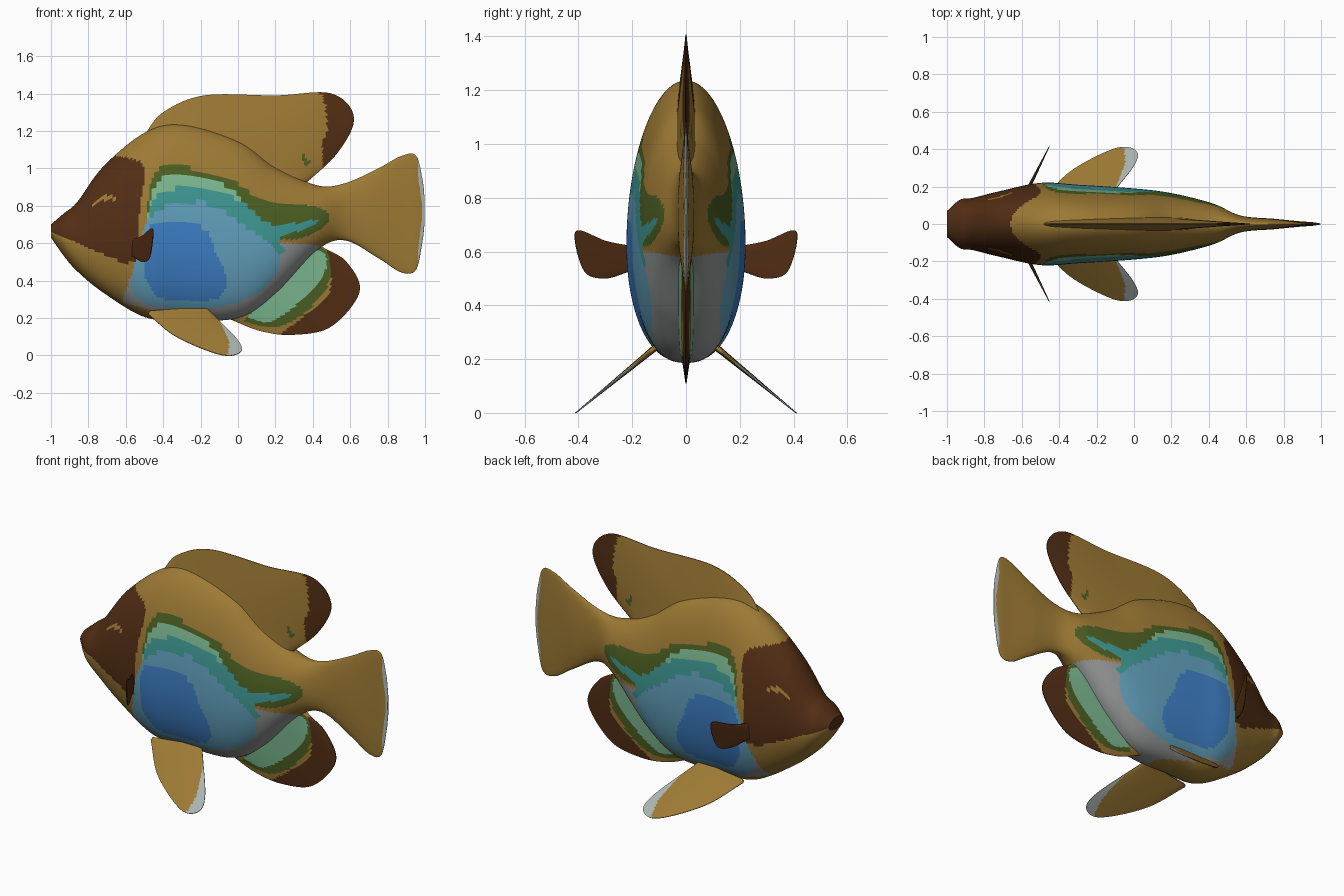
import bpy
import bmesh
import math
from mathutils import Vector

cube = bpy.data.objects.get("Cube")
if cube:
    bpy.data.objects.remove(cube, do_unlink=True)


def make_material(label, red, green, blue):
    mat = bpy.data.materials.new(label)
    mat.use_nodes = True
    mat.diffuse_color = (red, green, blue, 1)
    shader = mat.node_tree.nodes["Principled BSDF"]
    shader.inputs["Base Color"].default_value = (red, green, blue, 1)
    shader.inputs["Roughness"].default_value = .8
    return mat


# Palette
ochre = make_material("ochre", .34, .195, .035)
brown = make_material("dark brown", .085, .027, .007)
moss = make_material("moss green", .072, .115, .016)
mint = make_material("mint", .2, .48, .28)
teal = make_material("teal", .048, .31, .29)
sky = make_material("sky blue", .12, .35, .5)
deep = make_material("deep blue", .047, .21, .56)
grey = make_material("belly grey", .3, .31, .31)
pale = make_material("pale grey", .41, .46, .44)


def smooth_path(points, count):
    """Evenly spaced samples of a smooth curve through the points."""
    pts = [Vector(p) for p in points]
    pts = [pts[0] * 2 - pts[1]] + pts + [pts[-1] * 2 - pts[-2]]
    dense = []
    for a, b, c, d in zip(pts, pts[1:], pts[2:], pts[3:]):
        for k in range(24):
            t = k / 24
            dense.append((b * 2 + (c - a) * t + (a * 2 - b * 5 + c * 4 - d) * t ** 2
                          + (b * 3 - a - c * 3 + d) * t ** 3) / 2)
    dense.append(pts[-2])
    travelled = [0]
    for p, q in zip(dense, dense[1:]):
        travelled.append(travelled[-1] + (q - p).length)
    samples, i = [], 0
    for k in range(count):
        goal = travelled[-1] * k / (count - 1)
        while i < len(dense) - 2 and travelled[i + 1] < goal:
            i += 1
        step = max(travelled[i + 1] - travelled[i], 1e-9)
        samples.append(dense[i].lerp(dense[i + 1], min((goal - travelled[i]) / step, 1)))
    return samples


def inside(x, z, outline):
    hit = False
    for (ax, az), (bx, bz) in zip(outline, outline[1:]):
        if (az > z) != (bz > z) and x < ax + (bx - ax) * (z - az) / (bz - az):
            hit = not hit
    return hit


def skin(name, rings, base, patches=()):
    """Closed surface over rings; later patches cover earlier ones."""
    bm = bmesh.new()
    loops = [[bm.verts.new(p) for p in ring] for ring in rings]
    for r, s in zip(loops, loops[1:]):
        for i in range(len(r)):
            bm.faces.new((r[i - 1], r[i], s[i], s[i - 1]))
    bm.faces.new(loops[0])
    bm.faces.new(loops[-1])
    bmesh.ops.recalc_face_normals(bm, faces=bm.faces)
    # Each patch outline is a rounded blob with one corner at its first point
    outlines = [smooth_path(points + points[:1], 36) for _, points in patches]
    for face in bm.faces:
        c = face.calc_center_median()
        for i, outline in enumerate(outlines):
            if inside(c.x, c.z, outline):
                face.material_index = i + 1
    mesh = bpy.data.meshes.new(name)
    bm.to_mesh(mesh)
    bm.free()
    for mat in [base] + [colour for colour, _ in patches]:
        mesh.materials.append(mat)
    obj = bpy.data.objects.new(name, mesh)
    bpy.context.collection.objects.link(obj)
    bpy.ops.object.select_all(action="DESELECT")
    obj.select_set(True)
    bpy.context.view_layer.objects.active = obj
    bpy.ops.object.shade_smooth_by_angle(angle=math.radians(40))


def fin(name, root, rim, place, normal, thick, base, patches=()):
    """Thin blade between a root line and a rim line, thinning to the rim."""
    rows, columns = 100, 30
    rings = []
    for a, b in zip(smooth_path(root, rows), smooth_path(rim, rows)):
        front, back = [], []
        for k in range(columns + 1):
            v = k / columns
            offset = Vector(normal) * (thick * (1 - v) + .002)
            point = Vector(place(*a.lerp(b, v)))
            front.append(point + offset)
            back.append(point - offset)
        rings.append(front + back[::-1])
    skin(name, rings, base, patches)


def body_ring(x, top, bottom, width, count=112):
    """Oval section, pointed above and fuller below."""
    middle = bottom + (top - bottom) * .42
    ring = []
    for k in range(count):
        angle = math.tau * (k + .5) / count
        c, s = math.cos(angle), math.sin(angle)
        upper = s > 0
        y = math.copysign(abs(c) ** (1 if upper else .8), c) * width
        ring.append((x, y, middle + s * (top - middle if upper else middle - bottom)))
    return ring


# Body and tail: x, top, bottom, half width
stations = [
    (-1, .7, .63, .07), (-.93, .76, .53, .13), (-.86, .82, .45, .14),
    (-.72, 1.01, .335, .175), (-.5, 1.19, .205, .22), (-.3, 1.235, .19, .21),
    (0, 1.15, .2, .19), (.2, 1.01, .33, .165), (.42, .91, .56, .11),
    (.57, .92, .615, .045), (.75, 1, .52, .028), (.87, 1.065, .445, .016),
    (.95, 1.07, .455, .01), (.985, .95, .6, .005), (.997, .85, .7, .003)]

# Painted areas of the head and tail rim
head_and_tail = [
    (brown, [(-1.1, .7), (-.9, .62), (-.74, .55), (-.55, .5), (-.53, .75), (-.5, 1),
             (-.62, 1.06), (-.85, 1.05)]),
    (ochre, [(-.78, .8), (-.71, .86), (-.65, .83), (-.71, .83)]),
    (pale, [(1.1, .3), (1.1, 1.2), (.965, 1.05), (.985, .77), (.965, .47)])]

# Painted bands of the flanks, from the outside in
flanks = [
    (grey, [(-.62, .28), (-.5, .5), (0, .6), (.46, .58), (.42, .48), (.06, .2), (-.3, .215)]),
    (moss, [(-.49, .7), (-.46, .94), (-.36, 1.02), (-.02, .93), (.14, .82), (.4, .8),
            (.5, .74), (.4, .65), (.2, .62)]),
    (mint, [(-.49, .7), (-.45, .89), (-.35, .96), (-.05, .9), (0, .75)]),
    (teal, [(-.49, .7), (-.43, .86), (-.2, .9), (.02, .82), (.18, .7), (.45, .73),
            (.35, .67), (.2, .63), (.22, .54)]),
    (sky, [(-.58, .37), (-.47, .74), (-.2, .82), (.05, .68), (.23, .52), (.1, .33),
           (-.2, .245), (-.5, .28)]),
    (deep, [(-.5, .42), (-.47, .69), (-.2, .69), (-.12, .55), (-.06, .4), (-.13, .3), (-.4, .3)])]

skin("body", [body_ring(*s) for s in smooth_path(stations, 210)], ochre, head_and_tail + flanks)


def upright(x, z):
    return x, 0, z


# Dorsal fin
fin("dorsal_fin",
    [(-.48, 1.13), (-.05, 1.1), (.3, .88)],
    [(-.5, 1.18), (-.4, 1.3), (-.18, 1.39), (.2, 1.39), (.5, 1.4), (.62, 1.27),
     (.53, 1.08), (.34, .9)],
    upright, (0, 1, 0), .035, ochre,
    [(brown, [(.43, 1.45), (.48, 1.25), (.45, 1.1), (.5, .95), (.75, 1.2)]),
     (moss, [(.34, 1.09), (.36, 1.01), (.42, 1.08), (.38, 1.04)])])

# Anal fin
fin("anal_fin",
    [(-.08, .22), (.15, .38), (.42, .62)],
    [(-.06, .2), (.12, .13), (.3, .11), (.5, .155), (.65, .34), (.58, .5), (.44, .585)],
    upright, (0, 1, 0), .03, ochre,
    [(brown, [(.13, .05), (.34, .2), (.5, .36), (.47, .56), (.75, .55), (.7, .1)]),
     (moss, [(.03, .18), (.3, .52), (.46, .57), (.49, .4), (.36, .23), (.2, .15)]),
     (mint, [(.05, .2), (.3, .52), (.46, .55), (.44, .4), (.2, .19)])])

# Paired fins on both flanks
for side, label in ((-1, "near"), (1, "far")):
    def pectoral(y, z):
        return y / 2 - .66, side * y, z

    def pelvic(x, z):
        return x, side * (.41 - z * 1.22), z

    fin(label + "_pectoral_fin",
        [(.19, .61), (.19, .53)],
        [(.2, .62), (.3, .64), (.41, .675), (.38, .53), (.3, .5), (.2, .53)],
        pectoral, (.9, -.4 * side, 0), .008, brown)
    fin(label + "_pelvic_fin",
        [(-.47, .23), (-.17, .25)],
        [(-.48, .22), (-.33, .1), (-.1, .005), (.01, .015), (0, .08), (-.15, .235)],
        pelvic, (0, .64 * side, .77), .01, ochre,
        [(pale, [(-.13, .24), (-.05, .08), (-.04, -.05), (.2, -.05), (.1, .24)])])
